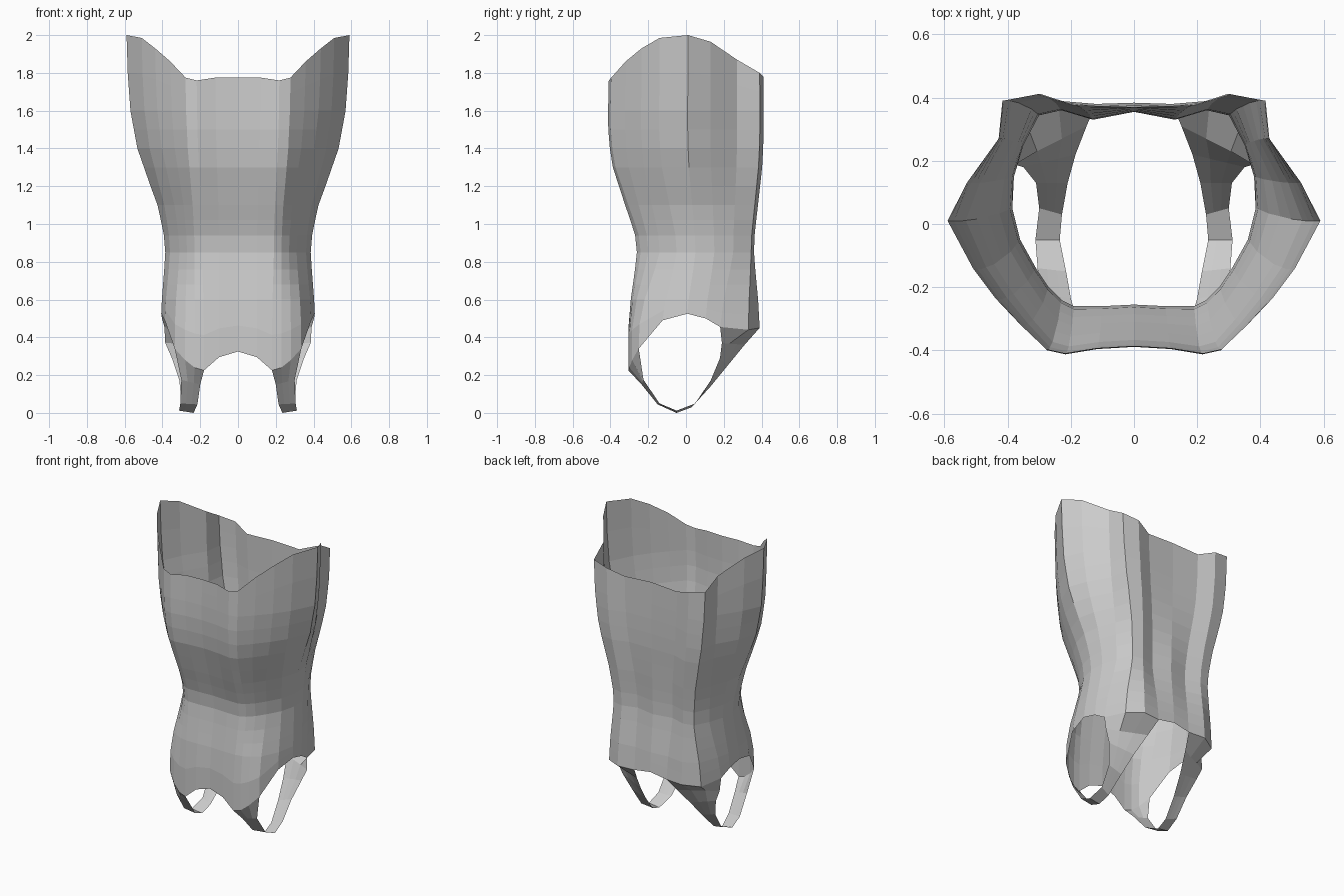
import bpy, bmesh
from mathutils import Vector

if "Cube" in bpy.data.objects:
    bpy.data.objects.remove(bpy.data.objects["Cube"])

# Half cross-sections, front centre -> side -> back centre
TOP = [(0, -.385), (.12, -.392), (.22, -.408), (.28, -.395), (.36, -.32), (.44, -.235), (.51, -.14),
       (.59, .01), (.53, .13), (.43, .27), (.42, .39), (.31, .41), (.2, .375), (0, .37)]
WAIST = [(0, -.255), (.1, -.26), (.19, -.26), (.23, -.24), (.27, -.2), (.31, -.14), (.36, -.05),
         (.385, .05), (.38, .15), (.35, .25), (.3, .345), (.23, .36), (.13, .33), (0, .355)]
CHEST = [(0, -.3), (.1, -.305), (.18, -.305), (.23, -.3), (.28, -.285), (.335, -.25), (.39, -.13),
         (.41, 0), (.405, .1), (.39, .18), (.345, .33), (.24, .39), (.12, .38), (0, .385)]
# Edge heights per column: open hem (top) and neck / arm openings (bottom)
HEM = [1.775, 1.775, 1.76, 1.775, 1.86, 1.93, 1.985, 2, 1.965, 1.87, 1.8, 1.78, 1.74, 1.75]
OPENING = [.325, .295, .225, .24, .28, .34, .49, .525, .5, .455, .44, .45, .45, .47]
# Blend amounts by height
WIDE_X = [(.85, 0), (.95, .04), (1.1, .2), (1.2, .38), (1.4, .72), (1.6, .9), (1.8, .97), (2, 1)]
WIDE_Y = [(.85, 0), (.95, .07), (1.1, .42), (1.3, .86), (1.45, 1.02), (1.6, 1.03), (1.8, 1)]
FLARE = [(.45, 1), (.6, .72), (.75, .25), (.85, 0)]
# Strap rails over the shoulder, inner then outer edge
STRAP = [((.2, -.235, .15), (.3, -.225, .175)), ((.215, -.15, .045), (.305, -.14, .05)),
         ((.235, -.05, 0), (.312, -.05, .012)), ((.228, .03, .03), (.3, .05, .05)),
         ((.21, .13, .14), (.31, .13, .17)), ((.185, .22, .25), (.35, .18, .29)),
         ((.15, .31, .36), (.385, .19, .37))]


def ramp(keys, z):
    if z <= keys[0][0]:
        return keys[0][1]
    for (a, u), (b, v) in zip(keys, keys[1:]):
        if z <= b:
            return u + (v - u) * (z - a) / (b - a)
    return keys[-1][1]


def body_point(i, z):
    w, t, c = WAIST[i], TOP[i], CHEST[i]
    f = ramp(FLARE, z)
    x = w[0] + (t[0] - w[0]) * ramp(WIDE_X, z) + (c[0] - w[0]) * f
    y = w[1] + (t[1] - w[1]) * ramp(WIDE_Y, z) + (c[1] - w[1]) * f
    return (x, y, z)


bm = bmesh.new()


def skin(rows):
    for a, b in zip(rows, rows[1:]):
        for k in range(len(a) - 1):
            bm.faces.new((a[k], a[k + 1], b[k + 1], b[k]))


# Body: bottom edge, level rings, then hem edge
levels = [.6, .68, .76, .85, .94, 1.02, 1.1, 1.2, 1.3, 1.4, 1.5, 1.6]
columns = []
for i in range(len(TOP)):
    lo, hi = OPENING[i], HEM[i]
    zs = [lo, (lo + .6) / 2] + levels + [(1.6 + hi) / 2, hi]
    columns.append([bm.verts.new(body_point(i, z)) for z in zs])
skin([list(r) for r in zip(*columns)])

# Strap: joins front columns 2-5 to back columns 12-9
rows = [[columns[i][0] for i in (2, 3, 4, 5)]]
for inner, outer in STRAP:
    a, b = Vector(inner), Vector(outer)
    rows.append([bm.verts.new(a.lerp(b, k / 3)) for k in range(4)])
rows.append([columns[i][0] for i in (12, 11, 10, 9)])
skin(rows)

bmesh.ops.recalc_face_normals(bm, faces=bm.faces)
bm.faces.ensure_lookup_table()
if bm.faces[0].normal.y > 0:  # first face is front centre
    bmesh.ops.reverse_faces(bm, faces=bm.faces)

mesh = bpy.data.meshes.new("tank_top")
bm.to_mesh(mesh)
bm.free()
shirt = bpy.data.objects.new("tank_top", mesh)
bpy.context.collection.objects.link(shirt)

# Mirror to the other half
mirror = shirt.modifiers.new("mirror", 'MIRROR')
mirror.use_axis[0] = True
mirror.merge_threshold = .001
